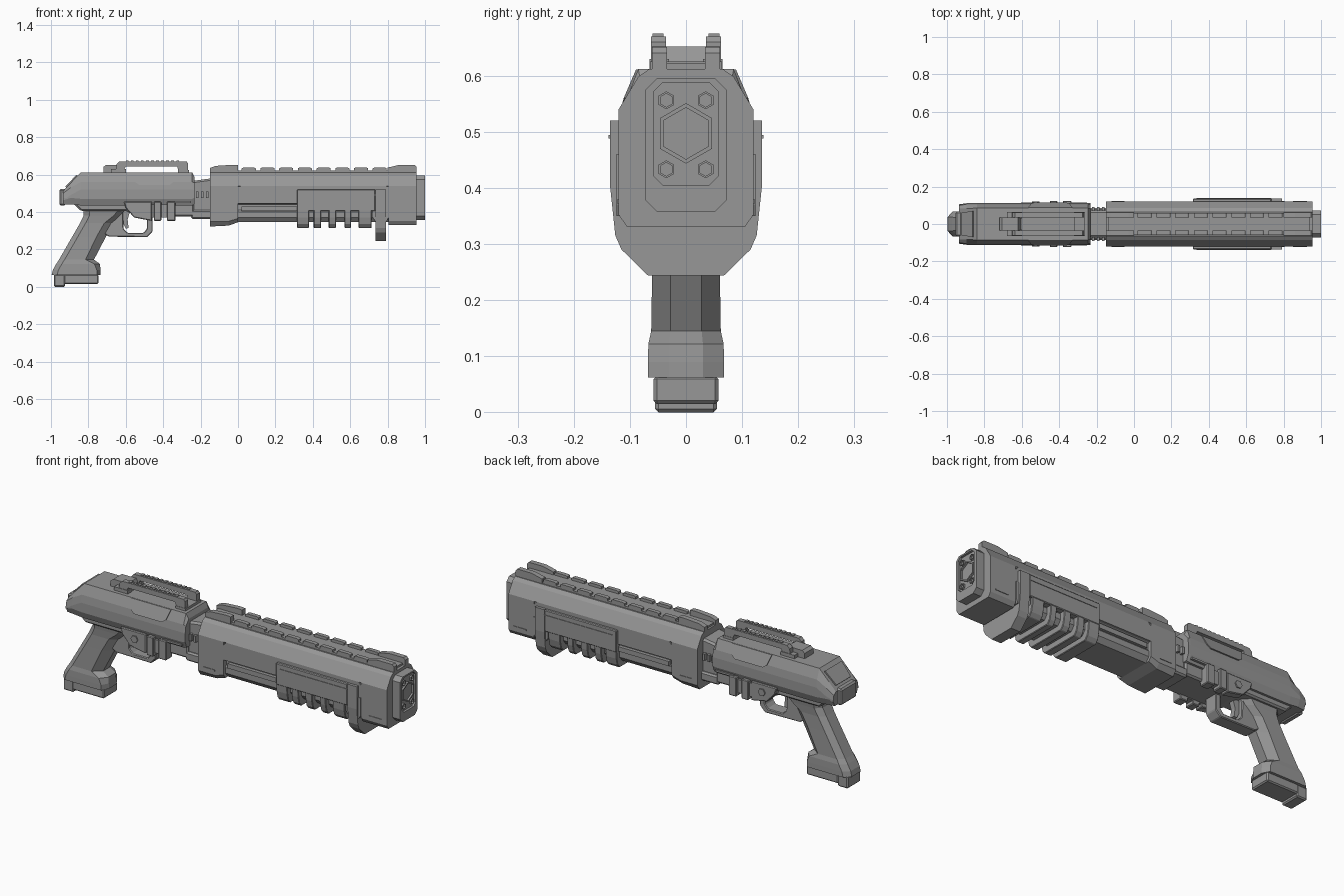
import bpy, bmesh, math

grey = bpy.data.materials.new("gunmetal_grey")
grey.diffuse_color = (0.31, 0.31, 0.31, 1)


def finish(name, bm, bevel=0):
    bmesh.ops.recalc_face_normals(bm, faces=bm.faces)
    me = bpy.data.meshes.new(name)
    bm.to_mesh(me)
    bm.free()
    me.materials.append(grey)
    ob = bpy.data.objects.new(name, me)
    bpy.context.collection.objects.link(ob)
    if bevel:
        m = ob.modifiers.new("edge_chamfer", 'BEVEL')
        m.width, m.segments, m.limit_method = bevel, 1, 'ANGLE'
    return ob


def loft(name, rings, bevel=0):
    """Skin between rings of 3D points, capped at both ends."""
    bm = bmesh.new()
    vs = [[bm.verts.new(p) for p in r] for r in rings]
    n = len(rings[0])
    for a, b in zip(vs, vs[1:]):
        for i in range(n):
            bm.faces.new((a[i], a[(i + 1) % n], b[(i + 1) % n], b[i]))
    bm.faces.new(vs[0])
    bm.faces.new(vs[-1][::-1])
    return finish(name, bm, bevel)


def section(x, half):
    """Mirror a half outline of (y, z) points into a full ring at x."""
    return [(x, y, z) for y, z in half] + [(x, -y, z) for y, z in reversed(half)]


def along_x(name, half, x0, x1, bevel=0):
    return loft(name, [section(x0, half), section(x1, half)], bevel)


def side(name, pts, y0, y1, bevel=0):
    """Extrude an (x, z) outline across y."""
    return loft(name, [[(x, y, z) for x, z in pts] for y in (y0, y1)], bevel)


def both(name, pts, y0, y1, bevel=0):
    side(name + "_left", pts, y0, y1, bevel)
    side(name + "_right", pts, -y1, -y0, bevel)


def rect(x0, x1, z0, z1):
    return [(x0, z0), (x1, z0), (x1, z1), (x0, z1)]


def box(name, x0, x1, y, z0, z1, bevel=0):
    return side(name, rect(x0, x1, z0, z1), -y, y, bevel)


def hexagon(r, y, z, x):
    return [(x, y + r * math.sin(i * math.pi / 3), z + r * math.cos(i * math.pi / 3))
            for i in range(6)]


def hex_ring(name, r, inner, y, z, x0, x1):
    """Hexagonal collar with a sunken floor."""
    loft(name, [hexagon(r, y, z, x0), hexagon(r, y, z, x1),
                hexagon(inner, y, z, x1), hexagon(inner, y, z, x0 + 0.002)])


# Barrel shroud: full-depth end blocks and a middle body
top = [(0.065, 0.612), (0.085, 0.598), (0.12, 0.54)]
block = top + [(0.12, 0.352), (0.105, 0.33)]
loft("rear_shroud_block", [section(-0.15, block[:3] + [(0.12, 0.35), (0.10, 0.322)]),
                           section(-0.05, block[:3] + [(0.12, 0.35), (0.10, 0.327)]),
                           section(0.0, block[:3] + [(0.12, 0.365), (0.105, 0.345)])])
along_x("front_shroud_block", block, 0.805, 0.955)
along_x("barrel_body", top + [(0.114, 0.535), (0.114, 0.45), (0.098, 0.44), (0.098, 0.41),
                              (0.105, 0.40), (0.105, 0.37), (0.085, 0.345)], 0.0, 0.805)

# Pump slide: side rails, panels, finger fins and front stop
both("slide_upper_rail", [(0.0, 0.445), (0.0, 0.525), (0.015, 0.54), (0.79, 0.54),
                          (0.805, 0.525), (0.805, 0.445)], 0.10, 0.12)
both("slide_lower_rail", rect(0.02, 0.32, 0.405, 0.43), 0.09, 0.116)
both("slide_panel", [(0.315, 0.405), (0.315, 0.52), (0.735, 0.52), (0.735, 0.405)],
     0.10, 0.135, 0.004)
both("slide_panel_strip", rect(0.335, 0.735, 0.488, 0.494), 0.13, 0.138)
grip_half = [(0.10, 0.415), (0.133, 0.415), (0.13, 0.37), (0.122, 0.335), (0.105, 0.315)]
for i, (a, b) in enumerate([(0.315, 0.38), (0.405, 0.445), (0.485, 0.525),
                            (0.57, 0.605), (0.645, 0.715)]):
    along_x(f"finger_fin_{i}", grip_half, a, b, 0.003)
stop = [(0.10, 0.52), (0.135, 0.52), (0.135, 0.40), (0.126, 0.315), (0.115, 0.29), (0.068, 0.244)]
along_x("slide_front_stop", stop, 0.735, 0.79)
both("slide_stop_collar", [(0.72, 0.41), (0.72, 0.37), (0.735, 0.35), (0.795, 0.35),
                           (0.805, 0.37), (0.805, 0.46), (0.72, 0.46)], 0.09, 0.124)
both("shroud_slot", rect(0.85, 0.925, 0.372, 0.379), 0.118, 0.123)
both("rear_shroud_slot", rect(-0.12, -0.05, 0.372, 0.379), 0.118, 0.123)

# Muzzle plate with a sunken face
def plate(x, w, z0, z1, c):
    return section(x, [(w - c, z1), (w, z1 - c), (w, z0 + c), (w - c, z0)])


loft("muzzle_plate", [plate(0.95, 0.073, 0.357, 0.596, 0.022), plate(1.0, 0.073, 0.357, 0.596, 0.022),
                      plate(1.0, 0.057, 0.405, 0.588, 0.016), plate(0.988, 0.057, 0.405, 0.588, 0.016)])
hex_ring("muzzle_bore", 0.054, 0.046, 0, 0.497, 0.972, 0.998)
for y in (-0.035, 0.035):
    for z in (0.433, 0.556):
        hex_ring("muzzle_bolt", 0.016, 0.012, y, z, 0.984, 0.997)

# Top rib with raised sights at both ends
box("top_rib", -0.14, 0.94, 0.058, 0.605, 0.622)
for i in range(8):
    x = 0.02 + i * 0.1
    both(f"rib_tooth_{i}", [(x, 0.615), (x, 0.633), (x + 0.008, 0.637),
                            (x + 0.067, 0.637), (x + 0.075, 0.633), (x + 0.075, 0.615)], 0.036, 0.058)
both("rear_rib_sight", [(-0.15, 0.605), (-0.15, 0.635), (-0.12, 0.646), (-0.03, 0.652),
                        (0.0, 0.65), (0.0, 0.605)], 0.034, 0.061)
both("front_rib_sight", [(0.80, 0.605), (0.80, 0.637), (0.86, 0.651), (0.945, 0.651),
                         (0.955, 0.64), (0.955, 0.605)], 0.034, 0.061)

# Neck linking receiver and shroud
side("neck_core", [(-0.25, 0.37), (-0.14, 0.37), (-0.14, 0.58), (-0.25, 0.565)], -0.072, 0.072, 0.01)
box("neck_lower_block", -0.25, -0.14, 0.085, 0.362, 0.41, 0.008)
for i, x in enumerate((-0.225, -0.198, -0.172)):
    box(f"neck_rib_{i}", x, x + 0.013, 0.09, 0.475, 0.51)

# Receiver with sloped tail
def shell(x, zt, wt, zm, zb, s=1.0):
    return section(x, [(wt, zt), (0.105 * s, zm), (0.111 * s, zm - 0.04 * s),
                       (0.111 * s, zb + 0.035), (0.097 * s, zb)])


loft("receiver", [shell(-0.935, 0.512, 0.082, 0.50, 0.44, 0.95), shell(-0.895, 0.555, 0.083, 0.53, 0.44),
                  shell(-0.84, 0.612, 0.085, 0.56, 0.435), shell(-0.245, 0.612, 0.085, 0.56, 0.435),
                  shell(-0.232, 0.585, 0.08, 0.555, 0.44)])
loft("tail_plate", [[(-0.918 + d, -0.06, 0.531 + e), (-0.918 + d, 0.06, 0.531 + e),
                     (-0.858 + d, 0.07, 0.594 + e), (-0.858 + d, -0.07, 0.594 + e)]
                    for d, e in ((0.01, -0.01), (-0.005, 0.005))])
box("tail_cap", -0.955, -0.92, 0.066, 0.435, 0.522, 0.008)
side("receiver_underside", [(-0.88, 0.445), (-0.84, 0.405), (-0.60, 0.405), (-0.54, 0.375),
                            (-0.235, 0.375), (-0.235, 0.445)], -0.085, 0.085, 0.008)

# Ejection window plates following the sloped shoulder
for s in (-1, 1):
    inner = [(-0.565, 0.086, 0.611), (-0.33, 0.086, 0.611), (-0.345, 0.108, 0.56),
             (-0.365, 0.112, 0.545), (-0.53, 0.112, 0.545), (-0.55, 0.108, 0.56)]
    loft("window_plate", [[(x, s * (y + d), z) for x, y, z in inner] for d in (-0.006, 0.003)])

# Lower side plates, ribs and pivot bolts
both("side_plate", [(-0.61, 0.455), (-0.60, 0.42), (-0.555, 0.37), (-0.46, 0.352),
                    (-0.46, 0.455)], 0.07, 0.114, 0.004)
both("side_plate_web", rect(-0.46, -0.335, 0.37, 0.44), 0.07, 0.11)
for i, (a, b) in enumerate([(-0.45, -0.41), (-0.38, -0.335)]):
    both(f"side_rib_{i}", rect(a, b, 0.352, 0.455), 0.07, 0.124, 0.004)
both("side_trim", rect(-0.36, -0.25, 0.448, 0.458), 0.10, 0.115)
both("pivot_bolt", [(-0.525 + 0.02 * math.cos(i * math.pi / 3), 0.413 + 0.02 * math.sin(i * math.pi / 3))
                    for i in range(6)], 0.10, 0.12)

# Carry-rail sight above the receiver
both("sight_rail", [(-0.655, 0.61), (-0.65, 0.655), (-0.635, 0.67), (-0.275, 0.67), (-0.267, 0.66),
                    (-0.267, 0.61), (-0.315, 0.61), (-0.325, 0.643), (-0.60, 0.643), (-0.615, 0.61)],
     0.036, 0.062)
for i in range(11):
    x = -0.60 + i * 0.027
    both(f"sight_tooth_{i}", rect(x, x + 0.015, 0.667, 0.675), 0.04, 0.06)
side("sight_rear_block", [(-0.72, 0.605), (-0.72, 0.64), (-0.705, 0.652), (-0.62, 0.652),
                          (-0.60, 0.605)], -0.036, 0.036)
both("sight_rear_foot", rect(-0.68, -0.60, 0.605, 0.63), 0.03, 0.065)
box("sight_front_foot", -0.32, -0.262, 0.064, 0.605, 0.625)

# Pistol grip lofted upward through chamfered sections
def slab(z, xb, xf, w, c):
    half = [(xb, w * 0.55), (xb + 0.03, w), (xf - c, w), (xf, w * 0.45)]
    return [(x, y, z) for x, y in half] + [(x, -y, z) for x, y in reversed(half)]


loft("pistol_grip", [slab(0.062, -0.997, -0.735, 0.068, 0.02), slab(0.09, -0.99, -0.735, 0.068, 0.02),
                     slab(0.122, -0.972, -0.738, 0.067, 0.03), slab(0.145, -0.957, -0.77, 0.062, 0.045),
                     slab(0.27, -0.885, -0.705, 0.06, 0.05), slab(0.34, -0.845, -0.665, 0.06, 0.05),
                     slab(0.38, -0.825, -0.625, 0.064, 0.04), slab(0.42, -0.825, -0.60, 0.07, 0.03)])
box("grip_foot", -0.93, -0.745, 0.058, 0.015, 0.065, 0.006)
box("grip_foot_heel", -0.985, -0.925, 0.055, 0.0, 0.065, 0.006)

# Trigger guard and trigger
side("trigger_guard", [(-0.72, 0.285), (-0.69, 0.268), (-0.485, 0.265), (-0.457, 0.295), (-0.457, 0.38),
                       (-0.487, 0.38), (-0.487, 0.31), (-0.505, 0.288), (-0.59, 0.288),
                       (-0.612, 0.31), (-0.615, 0.40), (-0.69, 0.40)], -0.036, 0.036, 0.004)
side("trigger", [(-0.62, 0.41), (-0.575, 0.41), (-0.59, 0.36), (-0.585, 0.315), (-0.60, 0.31),
                 (-0.62, 0.35)], -0.014, 0.014)
